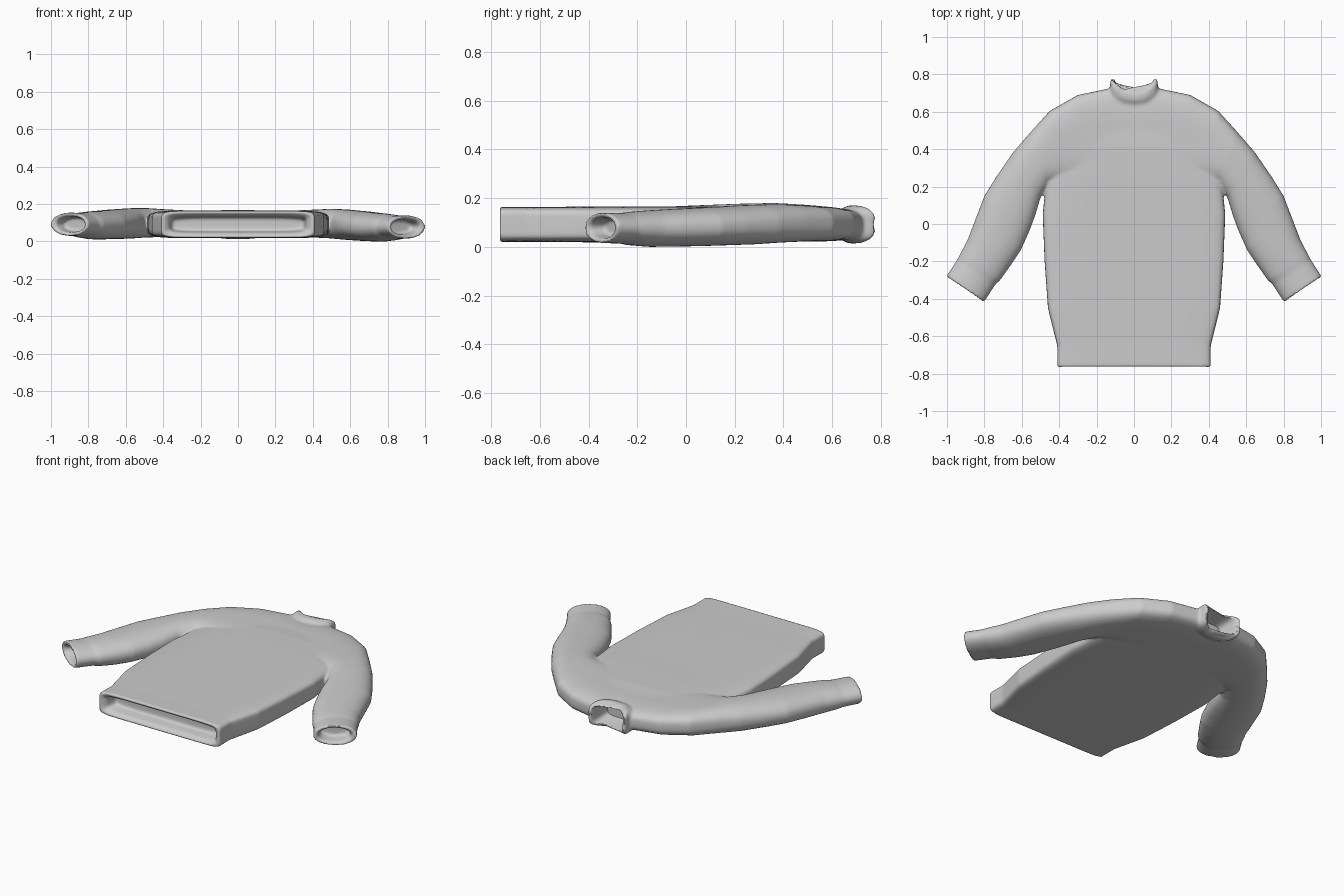
import bpy, bmesh, math
from mathutils import Vector

N = 64


def ring(a, b, zc, h, n, bow=0.0):
    """Superellipse section whose width runs from a to b in plan; bow lifts its ends along y."""
    a, b = Vector(a), Vector(b)
    mid, half = (a + b) / 2, (a - b) / 2
    pts = []
    for i in range(N):
        t = math.tau * i / N
        c, s = math.cos(t), math.sin(t)
        u = math.copysign(abs(c) ** (2 / n), c)
        v = math.copysign(abs(s) ** (2 / n), s)
        p = mid + half * u
        pts.append((p.x, p.y + bow * abs(u) ** 2.5, zc + h * v))
    return pts


def loft(bm, rings):
    """Skin the sections into a closed solid."""
    vs = [[bm.verts.new(p) for p in r] for r in rings]
    for r, q in zip(vs, vs[1:]):
        for i in range(N):
            j = (i + 1) % N
            bm.faces.new((r[i], r[j], q[j], q[i]))
    bm.faces.new(vs[0])
    bm.faces.new(vs[-1])


def finish(bm, name):
    bmesh.ops.recalc_face_normals(bm, faces=bm.faces)
    me = bpy.data.meshes.new(name)
    bm.to_mesh(me)
    bm.free()
    ob = bpy.data.objects.new(name, me)
    bpy.context.collection.objects.link(ob)
    return ob


def across(y, w, zc, h, n, bow=0.0):
    return ring((w, y), (-w, y), zc, h, n, bow)


bm = bmesh.new()

# torso, with a recessed opening inside the hem
loft(bm, [across(*s) for s in (
    (-0.68, 0.35, 0.10, 0.035, 6), (-0.745, 0.37, 0.10, 0.045, 7),
    (-0.765, 0.395, 0.10, 0.062, 8), (-0.765, 0.41, 0.10, 0.072, 9),
    (-0.65, 0.41, 0.10, 0.071, 9), (-0.45, 0.46, 0.10, 0.073, 8),
    (-0.20, 0.478, 0.10, 0.074, 7), (0.05, 0.488, 0.10, 0.074, 6),
    (0.25, 0.468, 0.102, 0.073, 5), (0.42, 0.43, 0.103, 0.071, 4),
    (0.55, 0.32, 0.102, 0.064, 4), (0.64, 0.16, 0.10, 0.052, 4))])

# shoulders and sleeves: outer point, inner point, centre height, half height, roundness
SLEEVE = [
    ((0, 0.685), (0, 0.25), 0.100, 0.068, 4), ((0.13, 0.725), (0.13, 0.22), 0.100, 0.070, 3.6),
    ((0.30, 0.69), (0.29, 0.22), 0.102, 0.072, 3.4), ((0.45, 0.605), (0.39, 0.23), 0.104, 0.075, 3),
    ((0.55, 0.495), (0.45, 0.22), 0.104, 0.079, 2.6), ((0.645, 0.385), (0.50, 0.14), 0.099, 0.081, 2.4),
    ((0.735, 0.255), (0.53, 0.04), 0.094, 0.080, 2.3), ((0.80, 0.15), (0.56, -0.04), 0.090, 0.079, 2.3),
    ((0.85, 0.02), (0.605, -0.14), 0.086, 0.077, 2.3), ((0.89, -0.085), (0.655, -0.215), 0.083, 0.075, 2.2),
    ((0.932, -0.165), (0.715, -0.30), 0.083, 0.068, 2.2), ((0.945, -0.19), (0.742, -0.325), 0.084, 0.063, 2.1),
    ((1.003, -0.28), (0.802, -0.418), 0.086, 0.062, 2.1), ((0.99, -0.289), (0.815, -0.409), 0.086, 0.054, 2.1),
    ((0.972, -0.292), (0.82, -0.396), 0.086, 0.043, 2.1), ((0.925, -0.24), (0.79, -0.33), 0.086, 0.036, 2.1)]
for side, lift in ((1, 0), (-1, 0.015)):
    loft(bm, [ring((side * a[0], a[1]), (side * b[0], b[1]), z + lift * abs(a[0]) ** 2, h, n)
              for a, b, z, h, n in SLEEVE])

# collar, higher at its two sides
loft(bm, [across(*s) for s in (
    (0.58, 0.15, 0.10, 0.060, 4, 0.03), (0.635, 0.143, 0.10, 0.062, 4, 0.06),
    (0.66, 0.128, 0.10, 0.076, 5, 0.075), (0.69, 0.126, 0.10, 0.079, 5, 0.075),
    (0.706, 0.122, 0.10, 0.070, 5, 0.072))])
sweater = finish(bm, "sweater")

# neck opening cutter
bm = bmesh.new()
loft(bm, [across(0.61, 0.085, 0.10, 0.036, 4), across(0.66, 0.095, 0.10, 0.050, 4),
          across(0.70, 0.103, 0.10, 0.057, 5, 0.05), across(0.85, 0.108, 0.10, 0.062, 5)])
cutter = finish(bm, "neck_cutter")
cutter.hide_render = True

# cut the neck, after fusing the knitted parts into one soft skin
bpy.context.view_layer.objects.active = sweater
sweater.select_set(True)
fuse = sweater.modifiers.new("fuse", 'REMESH')
fuse.mode = 'VOXEL'
fuse.voxel_size = 0.008
cut = sweater.modifiers.new("cut", 'BOOLEAN')
cut.operation = 'DIFFERENCE'
cut.object = cutter
soft = sweater.modifiers.new("soften", 'SMOOTH')
soft.factor = 0.5
soft.iterations = 6
for m in ("fuse", "cut", "soften"):
    bpy.ops.object.modifier_apply(modifier=m)
bpy.data.objects.remove(cutter)

# rest on the ground
low = min(v.co.z for v in sweater.data.vertices)
for v in sweater.data.vertices:
    v.co.z -= low
bpy.ops.object.shade_smooth_by_angle(angle=math.radians(50))
